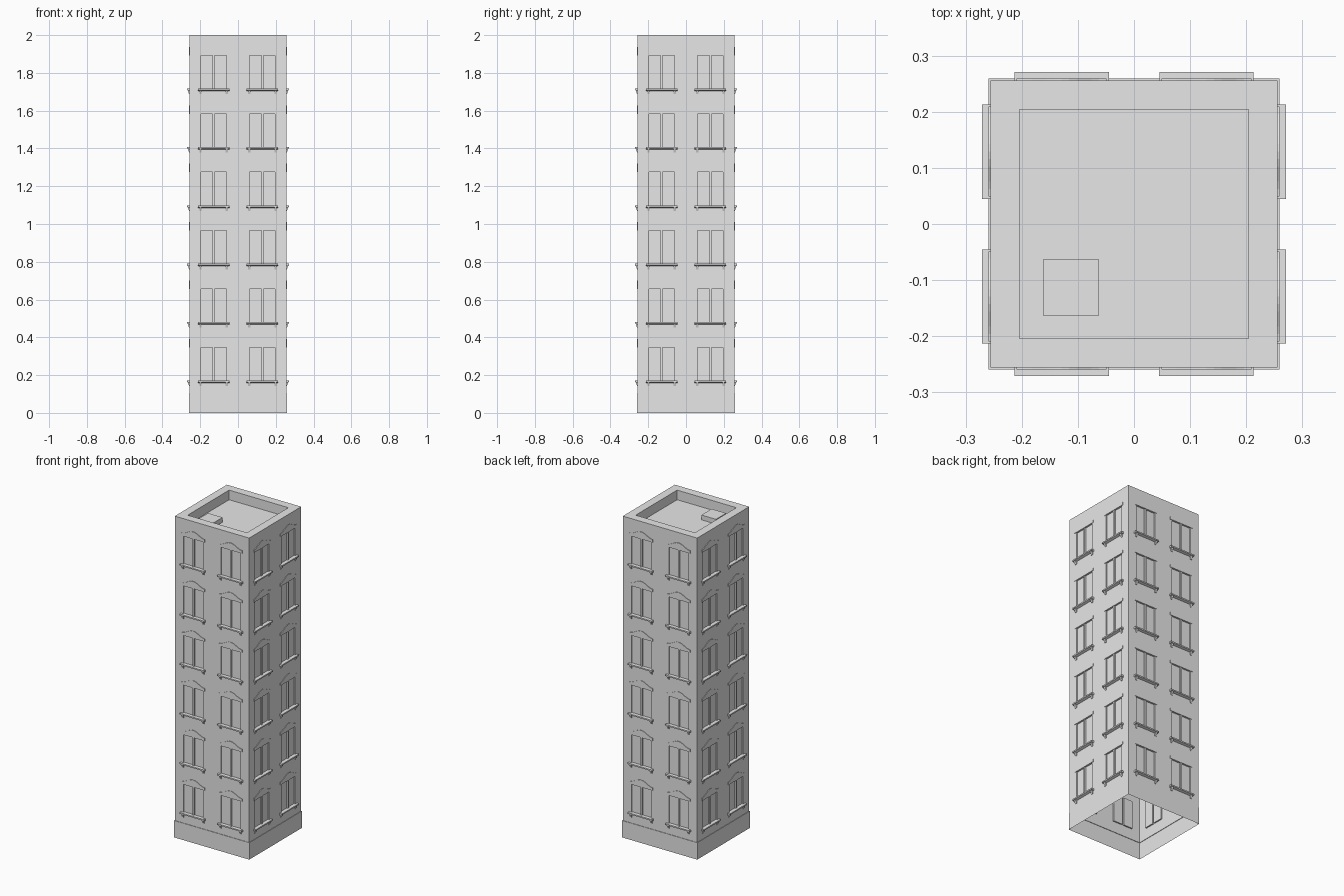
import bpy, bmesh, math
from mathutils import Matrix, Vector

cube = bpy.data.objects.get("Cube")
if cube:
    bpy.data.objects.remove(cube)

stone = bpy.data.materials.new("pale_grey_stone")
stone.use_nodes = True
colour = (0.8, 0.8, 0.8, 1)
stone.diffuse_color = colour
stone.node_tree.nodes["Principled BSDF"].inputs["Base Color"].default_value = colour

H = 0.256                    # half width of the walls
PLINTH = 0.105               # height of the plinth
FLOORS, STEP = 6, 0.309
SILL = 0.172                 # top of the lowest sill
WIN_H, WIN_W, MULLION = 0.175, 0.068, 0.005
CENTRES = (-0.129, 0.129)
levels = [SILL + i * STEP for i in range(FLOORS)]


def finish(bm, name):
    mesh = bpy.data.meshes.new(name)
    bm.to_mesh(mesh)
    bm.free()
    mesh.materials.append(stone)
    obj = bpy.data.objects.new(name, mesh)
    bpy.context.collection.objects.link(obj)
    return obj


def prism(bm, points, direction):
    """Extrude a flat outline along a vector."""
    face = bm.faces.new([bm.verts.new(p) for p in points])
    ext = bmesh.ops.extrude_face_region(bm, geom=[face], use_keep_orig=True)
    verts = [g for g in ext["geom"] if isinstance(g, bmesh.types.BMVert)]
    bmesh.ops.translate(bm, verts=verts, vec=direction)


def around(bm):
    """Repeat the front on the other three sides."""
    base = bm.verts[:] + bm.edges[:] + bm.faces[:]
    for k in range(1, 4):
        new = bmesh.ops.duplicate(bm, geom=base)["geom"]
        bmesh.ops.rotate(bm, verts=[g for g in new if isinstance(g, bmesh.types.BMVert)],
                         cent=(0, 0, 0), matrix=Matrix.Rotation(k * math.pi / 2, 3, "Z"))
    bmesh.ops.remove_doubles(bm, verts=bm.verts, dist=1e-5)
    bmesh.ops.recalc_face_normals(bm, faces=bm.faces)


# Walls: a thin shell with pairs of recessed panes
bm = bmesh.new()
xs = [-H, H]
for c in CENTRES:
    xs += [c - WIN_W, c - MULLION, c + MULLION, c + WIN_W]
xs.sort()
zs = sorted([PLINTH, 2.0] + levels + [z + WIN_H for z in levels])
grid = [[bm.verts.new((x, -H, z)) for x in xs] for z in zs]
panes = []
for r in range(len(zs) - 1):
    for c in range(len(xs) - 1):
        face = bm.faces.new((grid[r][c], grid[r][c + 1], grid[r + 1][c + 1], grid[r + 1][c]))
        if r % 2 and c % 4 in (1, 3):
            panes.append(face)
bm.normal_update()
bmesh.ops.inset_region(bm, faces=panes, thickness=0, depth=-0.008, use_even_offset=False)
around(bm)
finish(bm, "walls")

# Plinth: open underneath
bm = bmesh.new()
P = H + 0.003
loop = [[bm.verts.new((x, -y, z)) for x in (-y, y)]
        for y, z in ((P, 0), (P, PLINTH), (H, PLINTH))]
for a, b in zip(loop, loop[1:]):
    bm.faces.new((a[0], a[1], b[1], b[0]))
around(bm)
finish(bm, "plinth")

# Parapet rim with sunken inner faces
bm = bmesh.new()
RIM, ROOF = 0.204, 1.94
loop = [[bm.verts.new((x, -y, z)) for x in (-y, y)]
        for y, z in ((H, 2), (RIM, 2), (RIM, ROOF))]
for a, b in zip(loop, loop[1:]):
    bm.faces.new((a[0], a[1], b[1], b[0]))
around(bm)
finish(bm, "parapet")

bm = bmesh.new()
bm.faces.new([bm.verts.new((sx * RIM, sy * RIM, ROOF))
              for sx, sy in ((-1, -1), (1, -1), (1, 1), (-1, 1))])
finish(bm, "roof_floor")

# Roof hatch
bm = bmesh.new()
bmesh.ops.create_cube(bm, size=1, matrix=Matrix.Translation((-0.112, -0.113, ROOF + 0.015))
                      @ Matrix.Diagonal((0.1, 0.1, 0.03, 1)))
finish(bm, "roof_hatch")

# Window sills on small wedge brackets
bm = bmesh.new()
for z in levels:
    for c in CENTRES:
        prism(bm, [(c - 0.084, -H, z), (c - 0.084, -H - 0.015, z),
                   (c - 0.084, -H - 0.015, z - 0.008), (c - 0.084, -H, z - 0.013)],
              Vector((0.168, 0, 0)))
        for side in (-1, 1):
            x = c + side * 0.07 - 0.006
            prism(bm, [(x, -H, z - 0.009), (x, -H - 0.011, z - 0.009),
                       (x, -H - 0.003, z - 0.03), (x, -H, z - 0.03)],
                  Vector((0.012, 0, 0)))
around(bm)
finish(bm, "window_sills")

# Shallow curved hoods above the windows
bm = bmesh.new()
for z in levels:
    for c in CENTRES:
        steps = 12
        top = []
        for i in range(steps + 1):
            t = 2 * i / steps - 1
            rise = 0.014 * (1 + math.cos(math.pi * t))
            top.append((c + 0.08 * t, -H, z + 0.192 + rise))
        base = [(c + 0.08, -H, z + WIN_H), (c - 0.08, -H, z + WIN_H)]
        prism(bm, top + base, Vector((0, -0.003, 0)))
around(bm)
finish(bm, "window_hoods")
